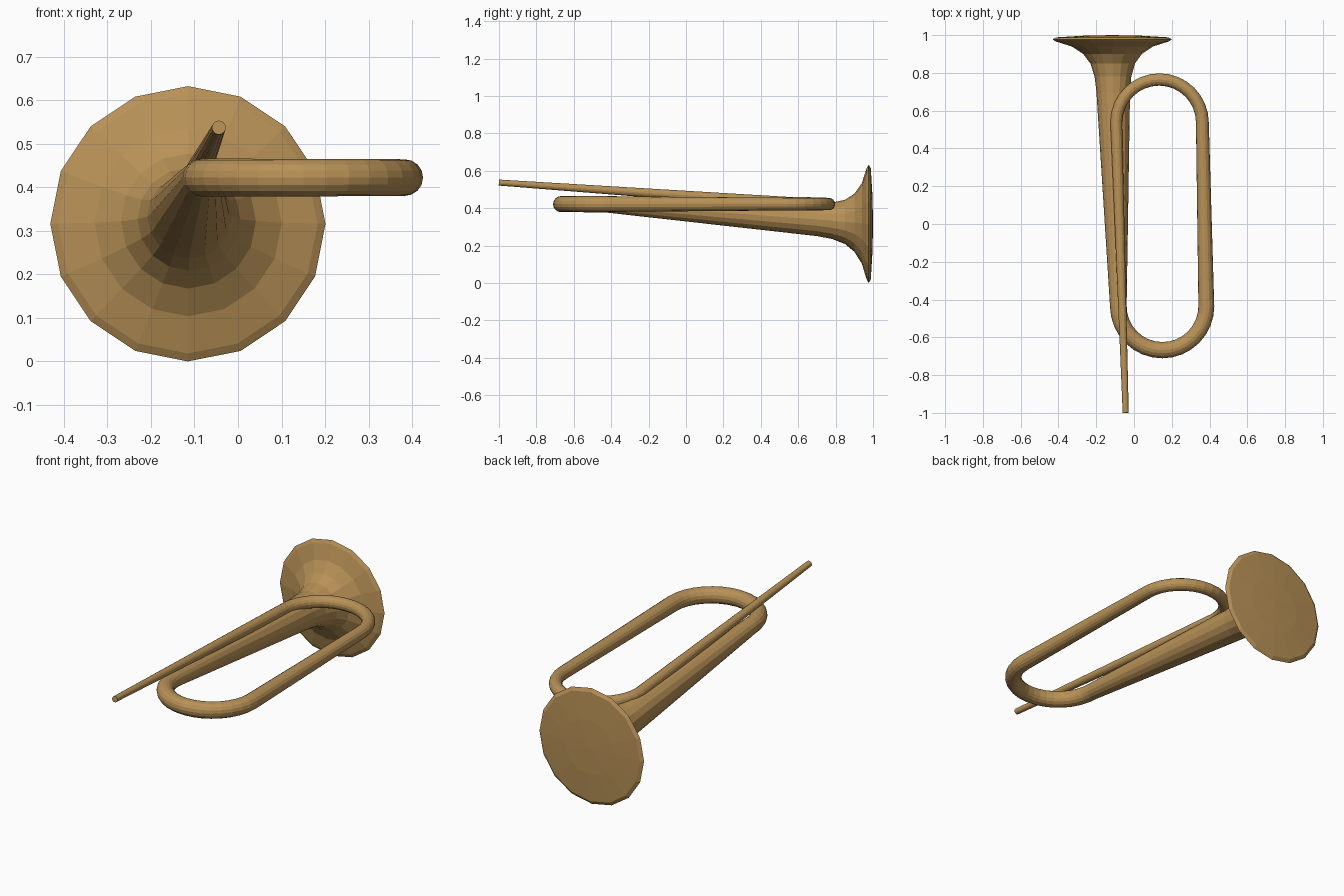
import bpy, bmesh, math
from mathutils import Vector

if "Cube" in bpy.data.objects:
    bpy.data.objects.remove(bpy.data.objects["Cube"])

SIDES = 16
ARC = 16
Z = 0.422

brass = bpy.data.materials.new("brass")
brass.diffuse_color = (0.48, 0.285, 0.095, 1)
brass.use_nodes = True
brass.node_tree.nodes["Principled BSDF"].inputs["Base Color"].default_value = brass.diffuse_color


def lerp(a, b, t):
    return a + (b - a) * t


# Path entries: (centre, radius)
path = [(Vector((-0.044, -1.0, 0.537)), 0.016)]

# Far bend, from the mouthpipe over to the right-hand tube
for i in range(ARC + 1):
    t = i / ARC
    a = math.pi * (1 - t)
    path.append((Vector((0.134 + 0.228 * math.cos(a), 0.537 + 0.228 * math.sin(a),
                         lerp(0.43, Z, min(1, t * 2)))), lerp(0.031, 0.034, t)))

# Near bend, from the right-hand tube back to the bell tube
for i in range(ARC + 1):
    t = i / ARC
    a = -math.pi * t
    path.append((Vector((0.15 + 0.233 * math.cos(a), -0.435 + 0.233 * math.sin(a), Z)),
                 lerp(0.042, 0.044, t)))

# Widening tube, flared bell, lip and shallow domed end: (y, radius)
flare = [(0.70, 0.089), (0.78, 0.097), (0.85, 0.118), (0.90, 0.155),
         (0.94, 0.215), (0.966, 0.298), (0.977, 0.316), (0.988, 0.298), (0.997, 0.15)]
bell_start = len(path)
for y, r in flare:
    t = min(1, (y - 0.70) / 0.27)
    path.append((Vector((lerp(-0.110, -0.115, t), y, lerp(0.340, 0.316, t))), r))


def sweep(name, path):
    """Skin round sections of changing radius along the path."""
    bm = bmesh.new()
    rings = []
    for i, (c, r) in enumerate(path):
        if i >= bell_start:
            tan = Vector((0, 1, 0))
        else:
            fwd = (path[i + 1][0] - c).normalized()
            back = (c - path[i - 1][0]).normalized() if i else fwd
            tan = (fwd + back).normalized()
        side = tan.cross(Vector((0, 0, 1))).normalized()
        up = side.cross(tan)
        rings.append([bm.verts.new(c + r * (math.cos(k * math.tau / SIDES) * up
                                            + math.sin(k * math.tau / SIDES) * side))
                      for k in range(SIDES)])
    for a, b in zip(rings, rings[1:]):
        for k in range(SIDES):
            n = (k + 1) % SIDES
            bm.faces.new((a[k], a[n], b[n], b[k]))
    # Closed mouth end and bell end
    bm.faces.new(rings[0])
    tip = bm.verts.new((-0.115, 1.0, 0.316))
    for k in range(SIDES):
        bm.faces.new((rings[-1][k], rings[-1][(k + 1) % SIDES], tip))
    bmesh.ops.recalc_face_normals(bm, faces=bm.faces)
    me = bpy.data.meshes.new(name)
    bm.to_mesh(me)
    bm.free()
    me.materials.append(brass)
    ob = bpy.data.objects.new(name, me)
    bpy.context.collection.objects.link(ob)
    return ob


sweep("horn_tube_and_bell", path)
